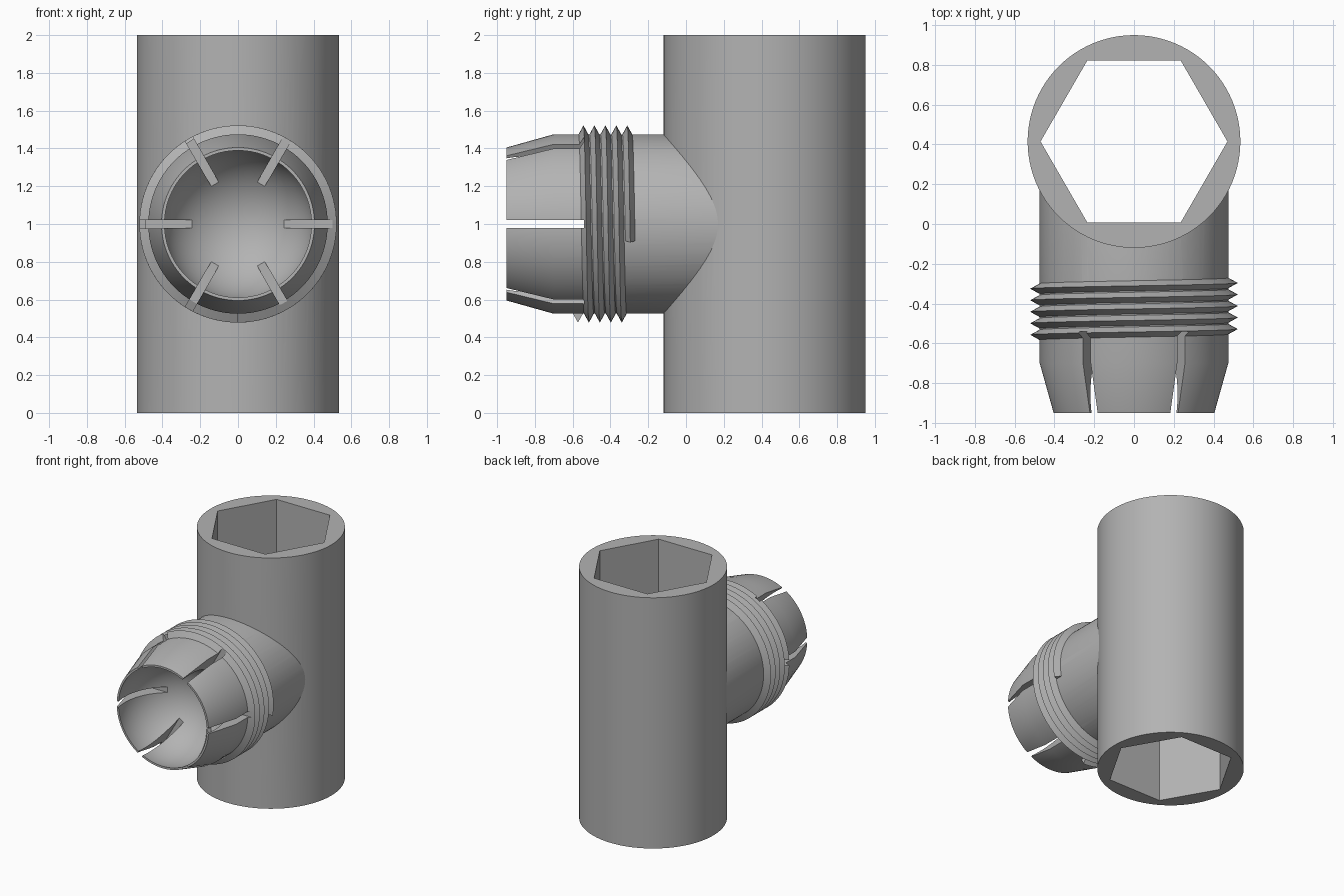
import bpy
import bmesh
from math import sin, cos, pi, radians, sqrt, asin
from mathutils import Matrix, Vector

if "Cube" in bpy.data.objects:
    bpy.data.objects.remove(bpy.data.objects["Cube"])

PIPE_Y, PIPE_R = 0.415, 0.535
BRANCH_R, MOUTH_Y = 0.475, -0.95
BALL_Y, BALL_R = -0.857, 0.40
SIDES = 96

grey = bpy.data.materials.new("plain grey")
grey.use_nodes = True
grey.diffuse_color = (0.45, 0.45, 0.45, 1)
grey.node_tree.nodes["Principled BSDF"].inputs["Base Color"].default_value = (0.45, 0.45, 0.45, 1)


def make(name, bm):
    bmesh.ops.recalc_face_normals(bm, faces=bm.faces)
    mesh = bpy.data.meshes.new(name)
    bm.to_mesh(mesh)
    bm.free()
    obj = bpy.data.objects.new(name, mesh)
    obj.data.materials.append(grey)
    bpy.context.collection.objects.link(obj)
    return obj


def prism(name, radius, z0, z1, sides, turn=0):
    bm = bmesh.new()
    place = Matrix.Translation((0, PIPE_Y, (z0 + z1) / 2)) @ Matrix.Rotation(turn, 4, 'Z')
    bmesh.ops.create_cone(bm, cap_ends=True, segments=sides, radius1=radius,
                          radius2=radius, depth=z1 - z0, matrix=place)
    return make(name, bm)


def boolean(obj, other, operation):
    mod = obj.modifiers.new(operation.lower(), 'BOOLEAN')
    mod.operation, mod.object, mod.solver = operation, other, 'EXACT'
    other.hide_render = True


def bake(obj):
    # Apply the modifiers and smooth the curved faces
    deps = bpy.context.evaluated_depsgraph_get()
    mesh = bpy.data.meshes.new_from_object(obj.evaluated_get(deps))
    obj.modifiers.clear()
    obj.data = mesh
    mesh.shade_smooth()
    mesh.set_sharp_from_angle(angle=radians(25))


def around(radius, angle, y):
    return Vector((radius * cos(angle), y, 1 + radius * sin(angle)))


# Upright pipe and the hexagonal bore
pipe = prism("pipe_with_branch", PIPE_R, 0, 2, SIDES)
hex_bore = prism("hex_bore_cutter", 0.47, -0.2, 2.2, 6, radians(90))

# Side branch: turned profile with tapered mouth and ball socket
mouth_r = sqrt(BALL_R ** 2 - (MOUTH_Y - BALL_Y) ** 2)
start = asin((MOUTH_Y - BALL_Y) / BALL_R)
profile = [(0, 0.2), (BRANCH_R, 0.2), (BRANCH_R, -0.7), (0.405, MOUTH_Y)]
for i in range(25):
    a = start + (pi / 2 - start) * i / 24
    profile.append((BALL_R * cos(a) if i < 24 else 0, BALL_Y + BALL_R * sin(a)))
bm = bmesh.new()
verts = [bm.verts.new((r, y, 1)) for r, y in profile]
edges = [bm.edges.new(pair) for pair in zip(verts, verts[1:])]
bmesh.ops.spin(bm, geom=verts + edges, cent=(0, 0, 1), axis=(0, 1, 0),
               angle=2 * pi, steps=SIDES, use_duplicate=False)
bmesh.ops.remove_doubles(bm, verts=bm.verts, dist=0.0001)
branch = make("branch", bm)

# Six slots between the spring fingers
bm = bmesh.new()
for i in range(6):
    place = (Matrix.Translation((0, 0, 1)) @ Matrix.Rotation(i * pi / 3, 4, 'Y')
             @ Matrix.Translation((0.45, -0.82, 0)) @ Matrix.Diagonal((0.5, 0.56, 0.045, 1)))
    bmesh.ops.create_cube(bm, size=1, matrix=place)
slots = make("slot_cutter", bm)

# Screw thread: triangular section swept along a helix
TURNS, PITCH, FIRST_Y = 4.78, 0.058, -0.572
bm = bmesh.new()
steps = int(TURNS * SIDES)
rings = []
for i in range(steps + 1):
    t = TURNS * i / steps
    angle = -pi / 2 - 2 * pi * t
    y = FIRST_Y + PITCH * t
    rings.append([bm.verts.new(around(r, angle, y + dy))
                  for r, dy in ((0.47, -0.0285), (0.522, 0), (0.47, 0.0285))])
for a, b in zip(rings, rings[1:]):
    for k in range(3):
        n = (k + 1) % 3
        bm.faces.new((a[k], a[n], b[n], b[k]))
bm.faces.new(rings[0])
bm.faces.new(rings[-1])
thread = make("screw_thread", bm)

# Assemble
boolean(branch, slots, 'DIFFERENCE')
boolean(thread, slots, 'DIFFERENCE')
bake(branch)
bake(thread)
boolean(pipe, branch, 'UNION')
boolean(pipe, hex_bore, 'DIFFERENCE')
bake(pipe)
for helper in (branch, slots, hex_bore):
    bpy.data.objects.remove(helper)
